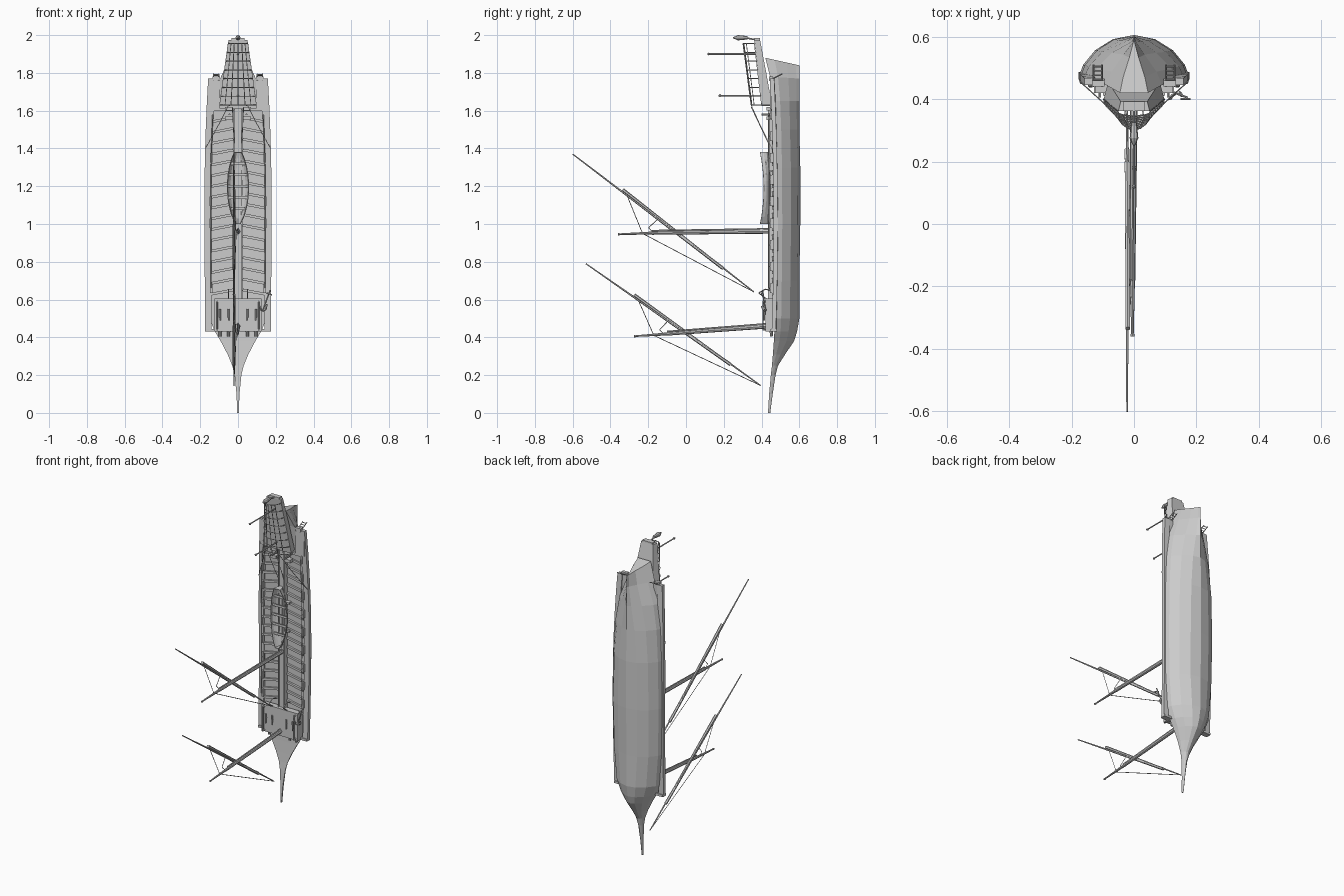
import bpy, bmesh
from math import sin, cos, pi, radians
from mathutils import Vector, Matrix

if "Cube" in bpy.data.objects:
    bpy.data.objects.remove(bpy.data.objects["Cube"])

grey = bpy.data.materials.new("plain grey")
grey.use_nodes = True
grey.diffuse_color = (0.6, 0.6, 0.6, 1)
grey.node_tree.nodes["Principled BSDF"].inputs["Base Color"].default_value = (0.6, 0.6, 0.6, 1)


def finish(bm, name):
    bmesh.ops.recalc_face_normals(bm, faces=bm.faces)
    mesh = bpy.data.meshes.new(name)
    bm.to_mesh(mesh)
    bm.free()
    mesh.materials.append(grey)
    obj = bpy.data.objects.new(name, mesh)
    bpy.context.collection.objects.link(obj)
    return obj


def box(bm, centre, size, tilt=0):
    m = Matrix.Translation(centre) @ Matrix.Rotation(tilt, 4, 'Y') @ Matrix.Diagonal((*size, 1))
    bmesh.ops.create_cube(bm, size=1, matrix=m)


def rod(bm, a, b, r1, r2=None, sides=6):
    a, b = Vector(a), Vector(b)
    d = b - a
    m = Matrix.Translation((a + b) / 2) @ d.to_track_quat('Z', 'Y').to_matrix().to_4x4()
    bmesh.ops.create_cone(bm, cap_ends=True, segments=sides, radius1=r1,
                          radius2=r1 if r2 is None else r2, depth=d.length, matrix=m)


def path(bm, pts, r):
    for a, b in zip(pts, pts[1:]):
        rod(bm, a, b, r, sides=4)


def loft(bm, rings):
    rows = [[bm.verts.new(p) for p in ring] for ring in rings]
    n = len(rows[0])
    for r0, r1 in zip(rows, rows[1:]):
        for i in range(n):
            j = (i + 1) % n
            bm.faces.new((r0[i], r0[j], r1[j], r1[i]))
    bm.faces.new(rows[0])
    bm.faces.new(rows[-1])


def half_width(z):
    # outer edge of the rowing frame along the ship
    return 0.178 - 0.02 * max(0, (z - 1.1) / 0.67) ** 2 - 0.004 * max(0, (1 - z) / 0.57)


# Hull: stations of height, half width, deck y, keel y, sharpness, keel drop
stations = [(0.0, .004, .434, .446, 1, 0), (0.1, .008, .440, .459, 1, 0), (0.2, .018, .449, .474, 1, 0),
            (0.25, .030, .455, .487, 1, 0), (0.31, .055, .46, .525, 1.2, 0), (0.38, .092, .465, .572, 1.2, 0),
            (0.43, .122, .468, .588, 1.15, 0), (0.50, .152, .468, .60, 1.1, 0), (0.70, .170, .472, .60, 1, 0),
            (1.0, .176, .474, .605, 1, 0), (1.3, .171, .472, .605, 1.05, 0), (1.5, .160, .468, .60, 1.3, 0),
            (1.65, .138, .46, .60, 1.9, 0), (1.78, .09, .445, .60, 2.8, .01), (1.88, .045, .42, .60, 3.2, .04)]
bm = bmesh.new()
rings = []
for z, w, deck, keel, p, drop in stations:
    ring = []
    for i in range(-4, 5):
        a = abs(i) * pi / 8
        s = -1 if i < 0 else 1
        c = max(cos(a), 0) ** 1.35
        ring.append((s * w * sin(a) ** p, deck + (keel - deck) * c, z - drop * c))
    rings.append(ring)
loft(bm, rings)
finish(bm, "hull")

# Rowing frame along both sides, with end beams
bm = bmesh.new()
for s in (-1, 1):
    rings = []
    for i in range(11):
        z = 0.43 + i * 0.134
        w = half_width(z)
        y = 0.464 - 0.016 * ((z - 1.0) / 0.7) ** 2
        rings.append([(s * x, yy, z) for x, yy in
                      ((w, y), (w, y + .022), (w - .035, y + .024), (w - .035, y))])
    loft(bm, rings)
box(bm, (0, .465, .437), (.345, .035, .014))
box(bm, (0, .46, 1.605), (.30, .02, .014))
for s in (-1, 1):
    box(bm, (s * .125, .455, 1.69), (.06, .02, .16))
finish(bm, "rowing_frame")

# Central gangway with its side rails
bm = bmesh.new()
box(bm, (0, .458, 1.1), (.036, .03, 1.02))
for s in (-1, 1):
    box(bm, (s * .02, .452, 1.1), (.006, .035, 1.02))
finish(bm, "gangway")

# Slanted rowing benches
bm = bmesh.new()
for s in (-1, 1):
    for i in range(17):
        z = 0.64 + i * 0.057
        box(bm, (s * .083, .462, z), (.118, .012, .014), s * radians(11))
finish(bm, "benches")

# Rail posts, rails and deck chocks
bm = bmesh.new()
for s in (-1, 1):
    rail = []
    for i in range(9):
        z = 0.66 + i * 0.115
        x = half_width(z) - .034
        box(bm, (s * x, .455, z), (.012, .018, .05))
        rod(bm, (s * x, .47, z), (s * x, .44, z), .003, sides=4)
        rail.append((s * x, .44, z))
    path(bm, rail, .0025)
finish(bm, "side_rails")

# Bow platform with guns and posts
bm = bmesh.new()
box(bm, (0, .432, .515), (.25, .012, .17))
for s in (-1, 1):
    box(bm, (s * .122, .445, .515), (.012, .05, .17))
    for z in (.44, .59):
        rod(bm, (s * .11, .47, z), (s * .11, .405, z), .005)
    path(bm, [(s * .11, .408, .44), (s * .11, .408, .59)], .003)
    path(bm, [(s * .05, .43, .60), (s * .05, .385, .635), (s * .05, .42, .655), (s * .05, .46, .645)], .003)
box(bm, (0, .44, .6), (.25, .04, .012))
finish(bm, "bow_platform")
bm = bmesh.new()
for x in (-.095, -.05, .05, .095):
    rod(bm, (x, .452, .44), (x, .452, .405), .010, .007, 8)
    rod(bm, (x, .415, .55), (x, .415, .49), .005, .004, 8)
    rod(bm, (x, .432, .52), (x, .412, .52), .003, sides=4)
finish(bm, "guns")

# Anchor on the left bow
bm = bmesh.new()
rod(bm, (.13, .42, .54), (.17, .405, .65), .004)
path(bm, [(.115, .40, .565), (.122, .41, .545), (.135, .42, .54), (.148, .42, .55), (.152, .41, .575)], .005)
rod(bm, (.15, .40, .635), (.18, .40, .625), .004)
finish(bm, "anchor")

# Ship's boat: open shell with thwarts
bm = bmesh.new()
rows = []
for i in range(11):
    t = i / 10
    z = 1.0 + .38 * t
    w = .004 + .055 * sin(pi * min(1, (t + .02) * .93)) ** .6
    rim = .412 - .02 * abs(2 * t - 1) ** 2
    depth = .452 - .012 * abs(2 * t - 1) ** 2 - rim
    row = [bm.verts.new((w * sin(a), rim + depth * cos(a), z)) for a in [(j - 4) * pi / 8 for j in range(9)]]
    if rows:
        for j in range(8):
            bm.faces.new((rows[-1][j], rows[-1][j + 1], row[j + 1], row[j]))
    rows.append(row)
bm.faces.new(rows[0])
bm.faces.new(rows[-1])
boat = finish(bm, "boat_shell")
thick = boat.modifiers.new("planking", 'SOLIDIFY')
thick.thickness = .004
bm = bmesh.new()
for z, w in ((1.08, .075), (1.14, .10), (1.2, .11), (1.26, .108), (1.32, .085)):
    box(bm, (0, .42, z), (w, .006, .014))
box(bm, (0, .443, 1.19), (.008, .008, .34))
for z in (1.1, 1.28):
    box(bm, (0, .455, z), (.10, .025, .012))
finish(bm, "boat_thwarts")

# Masts
bm = bmesh.new()
for foot, cap, tip in (((0, .475, .962), (-.005, -.18, .952), (-.005, -.36, .946)),
                       ((0, .465, .462), (-.005, -.10, .418), (-.005, -.275, .406))):
    rod(bm, foot, cap, .013, .009, 8)
    rod(bm, cap, tip, .008, .004, 8)
    up = Vector((0, 0, .013))
    rod(bm, Vector(foot) + up, Vector(cap) + up, .004)
    rod(bm, Vector(tip) + Vector((0, .008, 0)), tip, .006, sides=8)
finish(bm, "masts")

# Slanted two-piece yards and their ropes
yards = bmesh.new()
ropes = bmesh.new()
for top, low, head in (((-.022, -.60, 1.37), (-.022, .36, .64), (-.01, -.23, .95)),
                       ((-.022, -.53, .79), (-.022, .395, .145), (-.01, -.17, .41))):
    top, low, head = Vector(top), Vector(low), Vector(head)
    rod(yards, top.lerp(low, .83), top, .009, .003)
    shift = Vector((.002, .006, .009))
    rod(yards, top.lerp(low, .27) + shift, low, .009, .003)
    path(ropes, [top.lerp(low, .30), head, low], .002)
    mid = top.lerp(low, .47)
    path(ropes, [head + Vector((0, .06, 0)), mid.lerp(head, .6), mid], .002)
finish(yards, "yards")
finish(ropes, "yard_ropes")

# Stern cabin
bm = bmesh.new()
rings = []
for z, w, y0, y1 in ((1.63, .097, .40, .455), (1.8, .075, .382, .425), (1.975, .05, .362, .392)):
    rings.append([(-w, y0, z), (-w * .85, y1, z), (w * .85, y1, z), (w, y0, z)])
loft(bm, rings)
finish(bm, "stern_cabin")

# Canopy frame of hoops and stringers
bm = bmesh.new()
hoops = []
for i in range(8):
    t = i / 7
    z, w = 1.63 + .325 * t, .097 - .045 * t
    base, rise = .40 - .038 * t, .055 + .005 * t
    hoops.append([(-w * cos(k * pi / 8), base - rise * sin(k * pi / 8), z) for k in range(9)])
    path(bm, hoops[-1], .0025)
for k in range(0, 9):
    if k != 1 and k != 7:
        path(bm, [h[k] for h in hoops], .0025)
finish(bm, "canopy_frame")

# Stern staffs with knobs, and the lantern
bm = bmesh.new()
for x, y0, y1, z in ((0, .37, .12, 1.9), (0, .41, .18, 1.68)):
    rod(bm, (x, y0, z), (x, y1, z), .004)
    bmesh.ops.create_icosphere(bm, subdivisions=1, radius=.008, matrix=Matrix.Translation((x, y1, z)))
finish(bm, "stern_staffs")
bm = bmesh.new()
rod(bm, (0, .37, 1.975), (0, .32, 1.985), .004)
rod(bm, (0, .325, 1.986), (0, .275, 1.986), .009, .014, 8)
rod(bm, (0, .275, 1.986), (0, .25, 1.986), .014, .003, 8)
box(bm, (0, .377, 1.978), (.07, .03, .012))
finish(bm, "lantern")

# Ladders at the stern quarters
bm = bmesh.new()
for s in (-1, 1):
    for x in (.102, .13):
        rod(bm, (s * x, .44, 1.76), (s * x, .51, 1.795), .003, sides=4)
    for k in range(5):
        y, z = .448 + k * .014, 1.764 + k * .007
        rod(bm, (s * .102, y, z), (s * .13, y, z), .0025, sides=4)
    box(bm, (s * .115, .45, 1.772), (.04, .02, .02))
finish(bm, "stern_ladders")

# Stays from the canopy to the sides
bm = bmesh.new()
for s in (-1, 1):
    path(bm, [(s * .05, .345, 1.63), (s * .10, .39, 1.53), (s * .172, .455, 1.40)], .002)
    path(bm, [(s * .03, .345, 1.62), (s * .02, .44, 1.42)], .002)
    for z in (1.58, 1.63):
        rod(bm, (s * .045, .47, z), (s * .045, .40, z), .005)
        box(bm, (s * .05, .44, z - .02), (.04, .03, .02))
finish(bm, "stern_stays")
